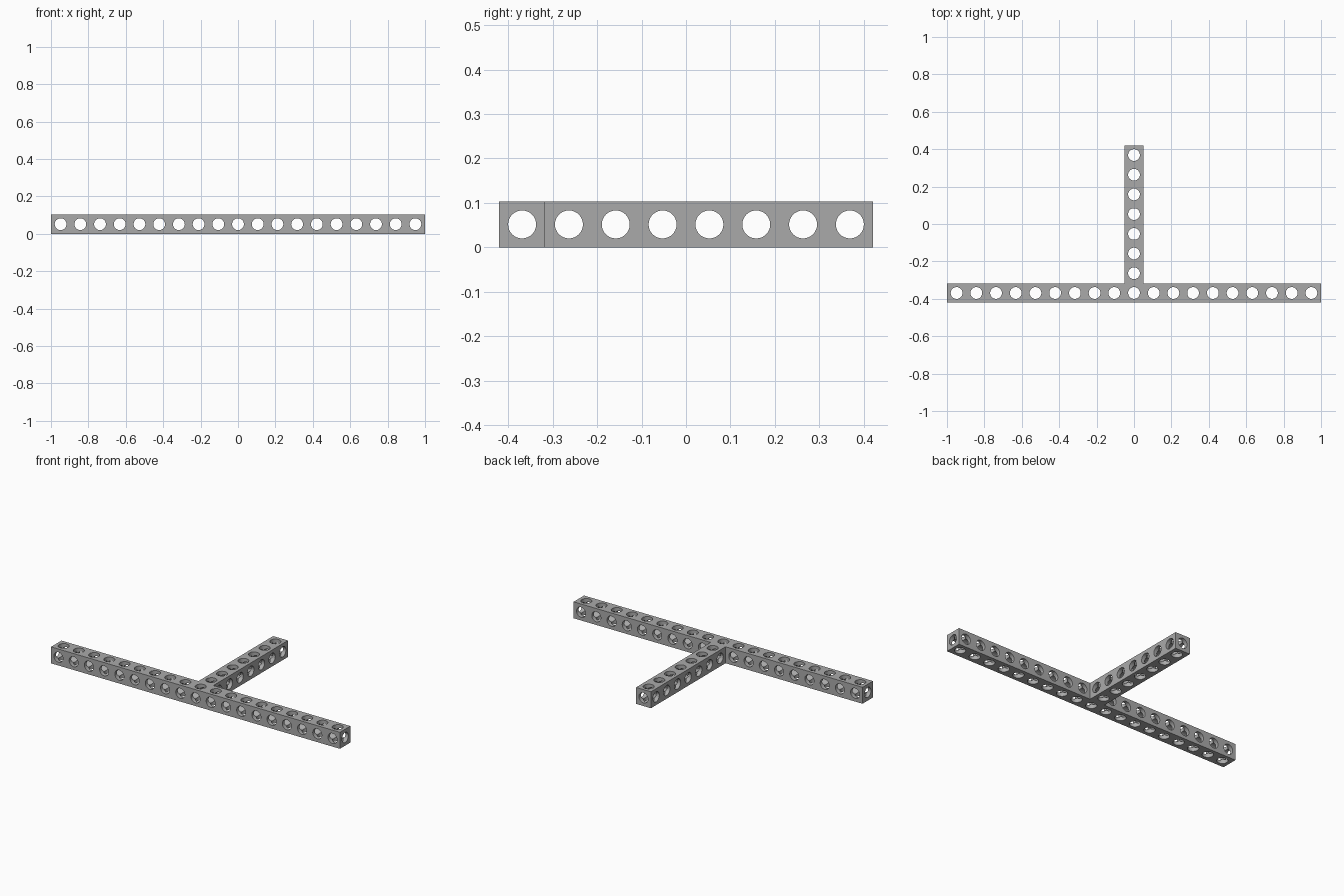
import bpy
import bmesh
import math
from mathutils import Vector

cube = bpy.data.objects.get("Cube")
if cube:
    bpy.data.objects.remove(cube, do_unlink=True)

WIDTH = 0.103                 # beam thickness
HALF = WIDTH / 2
PITCH = (2 - WIDTH) / 18      # hole spacing
RADIUS = 0.0315               # hole radius
SEGMENTS = 32
Y_BAR = -3.5 * PITCH          # centre line of the crossbar

grey = bpy.data.materials.new("grey_metal")
grey.use_nodes = True
colour = (0.40, 0.40, 0.40, 1)
grey.diffuse_color = colour
grey.node_tree.nodes["Principled BSDF"].inputs["Base Color"].default_value = colour


def add_face(bm, points, facing):
    face = bm.faces.new([bm.verts.new(p) for p in points])
    face.normal_update()
    if face.normal.dot(facing) < 0:
        face.normal_flip()


def add_cell(bm, centre, extents, open_sides):
    """One block with three crossing bores; extents[axis] = (low, high) reach."""
    for axis in range(3):
        u, v = (axis + 1) % 3, (axis + 2) % 3
        for side in (0, 1):
            sign = 2 * side - 1
            reach = extents[axis][side]

            def place(a, b, depth):
                p = Vector(centre)
                p[axis] += sign * depth
                p[u] += a
                p[v] += b
                return p

            rims, ends, corners, radial = [], [], [], []
            for i in range(SEGMENTS):
                angle = 2 * math.pi * i / SEGMENTS
                c, s = math.cos(angle), math.sin(angle)
                m = max(abs(c), abs(s))
                rims.append(place(RADIUS * c, RADIUS * s, reach))
                # bore stops where it meets the crossing bores
                ends.append(place(RADIUS * c, RADIUS * s, RADIUS * m))
                corners.append(place(c / m * extents[u][c > 0],
                                     s / m * extents[v][s > 0], reach))
                radial.append(place(c, s, 0) - Vector(centre))
            outward = Vector((0, 0, 0))
            outward[axis] = sign
            for i in range(SEGMENTS):
                j = (i + 1) % SEGMENTS
                add_face(bm, (rims[i], rims[j], ends[j], ends[i]), -(radial[i] + radial[j]))
                if (axis, side) not in open_sides:
                    add_face(bm, (corners[i], corners[j], rims[j], rims[i]), outward)


def finish(bm, name):
    bmesh.ops.remove_doubles(bm, verts=bm.verts, dist=0.00005)
    mesh = bpy.data.meshes.new(name)
    bm.to_mesh(mesh)
    bm.free()
    mesh.materials.append(grey)
    obj = bpy.data.objects.new(name, mesh)
    bpy.context.collection.objects.link(obj)
    bpy.ops.object.select_all(action='DESELECT')
    obj.select_set(True)
    bpy.context.view_layer.objects.active = obj
    bpy.ops.object.shade_smooth_by_angle(angle=math.radians(30))


square = (HALF, HALF)

# Crossbar: nineteen bored blocks, open to the stem at the middle
bm = bmesh.new()
for k in range(-9, 10):
    low = HALF if k in (-9, 0) else PITCH - HALF if k == 1 else PITCH / 2
    high = HALF if k in (9, 0) else PITCH - HALF if k == -1 else PITCH / 2
    open_sides = set()
    if k > -9:
        open_sides.add((0, 0))
    if k < 9:
        open_sides.add((0, 1))
    if k == 0:
        open_sides.add((1, 1))
    add_cell(bm, (k * PITCH, Y_BAR, HALF), ((low, high), square, square), open_sides)
finish(bm, "crossbar")

# Stem: seven bored blocks running back from the crossbar
bm = bmesh.new()
for k in range(1, 8):
    low = PITCH - HALF if k == 1 else PITCH / 2
    high = HALF if k == 7 else PITCH / 2
    open_sides = {(1, 0)} if k == 7 else {(1, 0), (1, 1)}
    add_cell(bm, (0, Y_BAR + k * PITCH, HALF), (square, (low, high), square), open_sides)
finish(bm, "stem")
